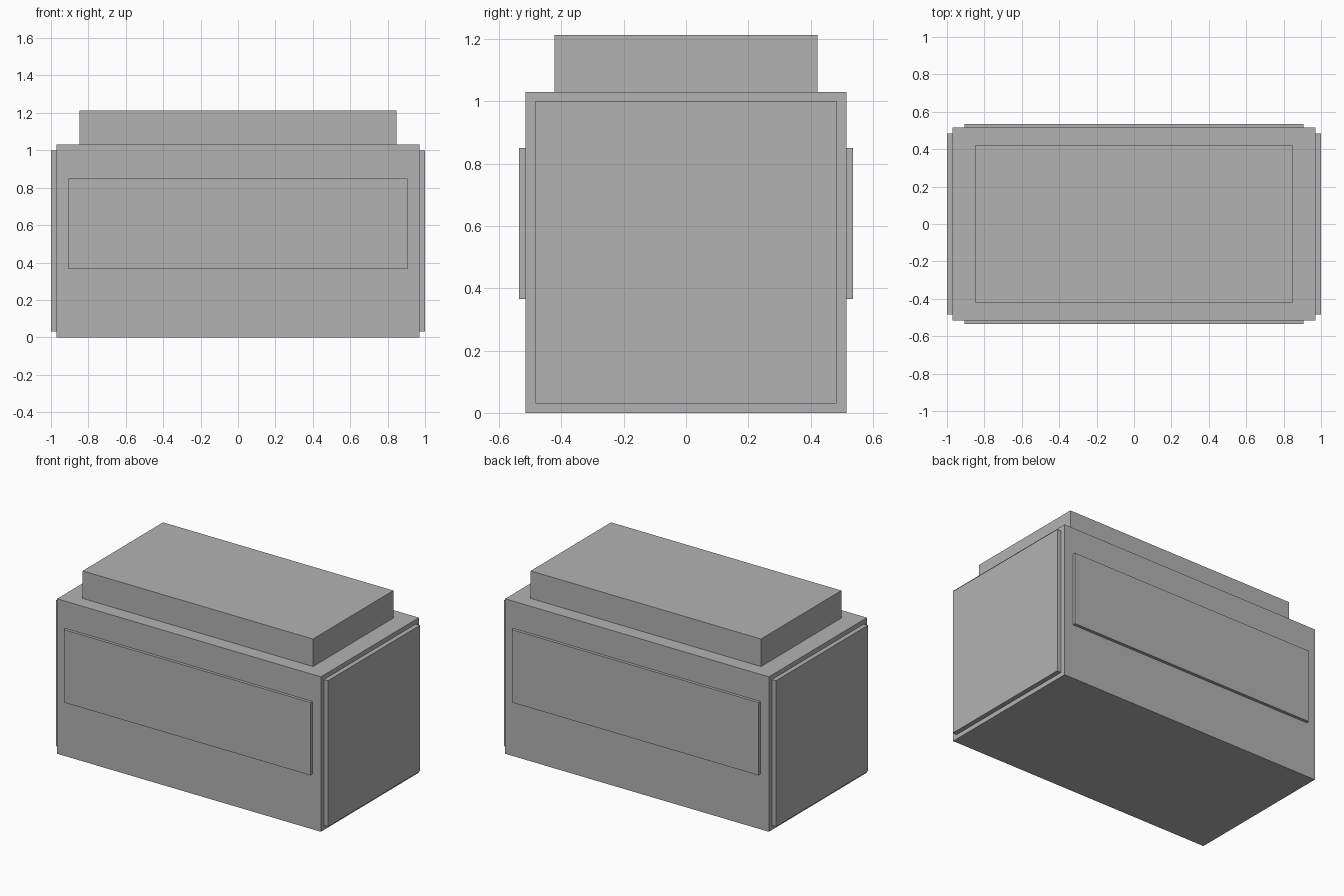
import bpy

if "Cube" in bpy.data.objects:
    bpy.data.objects.remove(bpy.data.objects["Cube"], do_unlink=True)

GREY = (0.45, 0.45, 0.45, 1)
grey = bpy.data.materials.new("plain_grey")
grey.use_nodes = True
grey.diffuse_color = GREY
grey.node_tree.nodes["Principled BSDF"].inputs["Base Color"].default_value = GREY


def box(name, low, high):
    """Axis-aligned box between two opposite corners."""
    centre = [(a + b) / 2 for a, b in zip(low, high)]
    bpy.ops.mesh.primitive_cube_add(size=1, location=centre)
    ob = bpy.context.object
    ob.name = name
    ob.scale = [b - a for a, b in zip(low, high)]
    bpy.ops.object.transform_apply(location=False, rotation=False, scale=True)
    ob.data.materials.append(grey)
    return ob


# Main body and raised lid
BODY_X, BODY_Y, BODY_Z = 0.97, 0.515, 1.03
box("body", (-BODY_X, -BODY_Y, 0), (BODY_X, BODY_Y, BODY_Z))
box("top_block", (-0.847, -0.422, BODY_Z), (0.847, 0.422, 1.213))

# Thin panels on the two ends
for name, side in (("left_panel", 1), ("right_panel", -1)):
    xs = sorted((side * BODY_X, side * 1.0))
    box(name, (xs[0], -0.483, 0.03), (xs[1], 0.483, 1.0))

# Thin wide panels on the front and back
for name, side in (("front_panel", -1), ("back_panel", 1)):
    ys = sorted((side * BODY_Y, side * 0.535))
    box(name, (-0.907, ys[0], 0.366), (0.907, ys[1], 0.85))
